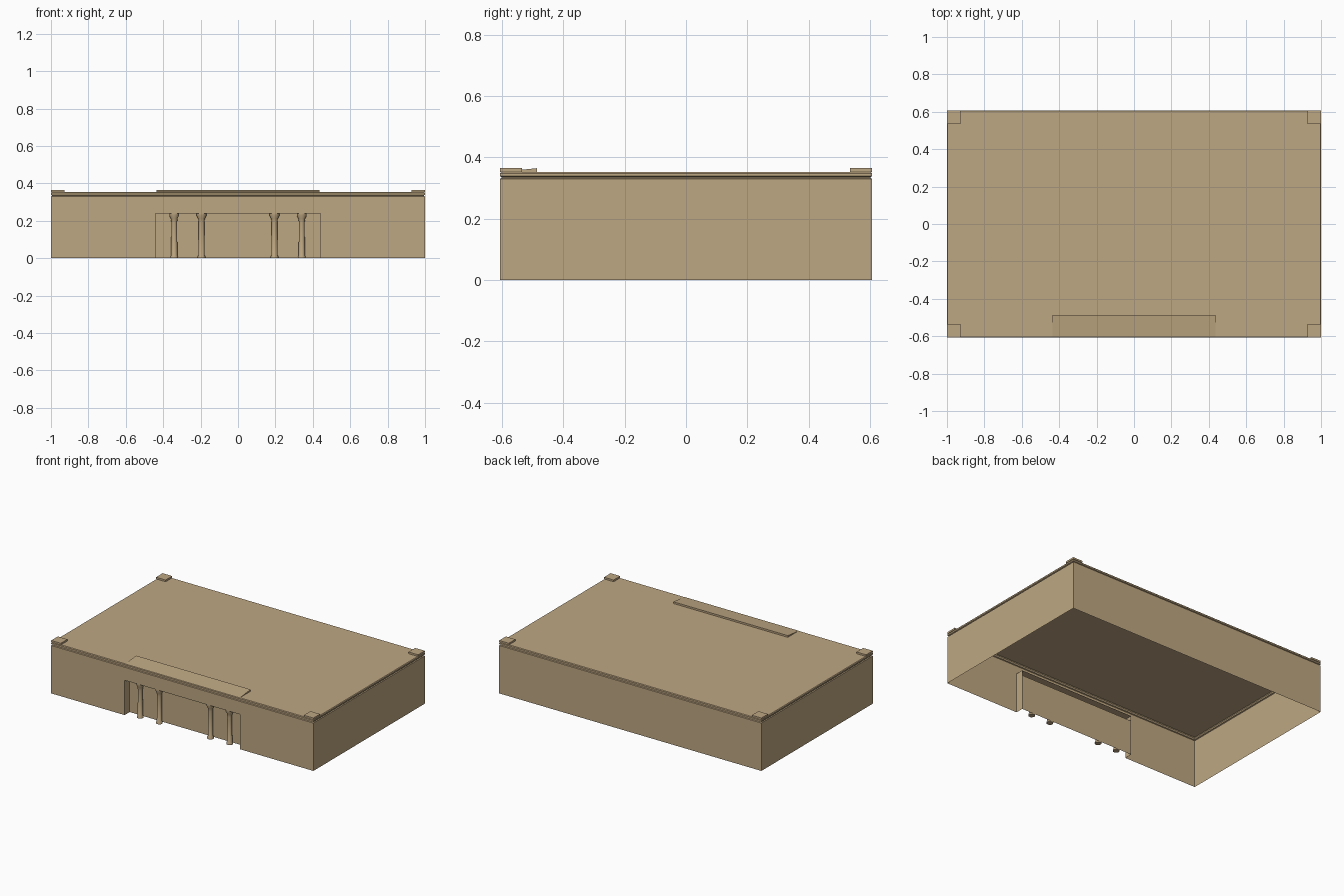
import bpy, bmesh, math

if "Cube" in bpy.data.objects:
    bpy.data.objects.remove(bpy.data.objects["Cube"])

HX, HY = 1.0, 0.607          # half footprint
WALL_TOP, ROOF = 0.33, 0.353
OX, OZ = 0.44, 0.24          # porch opening half width and height
PY, PZ = -0.552, 0.275       # porch back plane and ceiling height

tan = bpy.data.materials.new("sandstone")
tan.diffuse_color = (0.515, 0.386, 0.223, 1)
tan.use_nodes = True
tan.node_tree.nodes["Principled BSDF"].inputs["Base Color"].default_value = tan.diffuse_color


def make(name, polys, weld=True):
    """Object from a short list of polygons."""
    bm = bmesh.new()
    for poly in polys:
        bm.faces.new([bm.verts.new(p) for p in poly])
    if weld:
        bmesh.ops.remove_doubles(bm, verts=bm.verts, dist=1e-5)
    bmesh.ops.recalc_face_normals(bm, faces=bm.faces)
    me = bpy.data.meshes.new(name)
    bm.to_mesh(me)
    bm.free()
    me.materials.append(tan)
    ob = bpy.data.objects.new(name, me)
    bpy.context.collection.objects.link(ob)
    return ob


def box(name, x0, x1, y0, y1, z0, z1):
    lo = [(x0, y0, z0), (x1, y0, z0), (x1, y1, z0), (x0, y1, z0)]
    hi = [(x, y, z1) for x, y, z in lo]
    sides = [[lo[i], lo[(i + 1) % 4], hi[(i + 1) % 4], hi[i]] for i in range(4)]
    return make(name, sides + [lo, hi])


def ring(inset, z):
    x, y = HX - inset, HY - inset
    return [(-x, -y, z), (x, -y, z), (x, y, z), (-x, y, z)]


# Outer walls: open underneath, front wall cut around the porch
a, b = ring(0, 0), ring(0, WALL_TOP)
front = [a[0], (-OX, -HY, 0), (-OX, -HY, OZ), (OX, -HY, OZ), (OX, -HY, 0),
         a[1], b[1], b[0]]
make("outer_walls", [front] + [[a[i], a[(i + 1) % 4], b[(i + 1) % 4], b[i]]
                               for i in (1, 2, 3)])

# Cornice with a shallow groove, closed by the flat roof
steps = [(0, WALL_TOP), (0.006, 0.333), (0.006, 0.336), (0.0, 0.339),
         (0.0, 0.348), (0.004, ROOF)]
rings = [ring(*s) for s in steps]
polys = [[r[i], r[(i + 1) % 4], s[(i + 1) % 4], s[i]]
         for r, s in zip(rings, rings[1:]) for i in range(4)]
make("cornice_and_roof", polys + [rings[-1]])

# Recessed porch: side walls, ceiling, back wall stopping below the ceiling
porch = [[(s * OX, -HY, 0), (s * OX, PY, 0), (s * OX, PY, PZ), (s * OX, -HY, PZ)]
         for s in (-1, 1)]
porch.append([(-OX, -HY, PZ), (OX, -HY, PZ), (OX, PY, PZ), (-OX, PY, PZ)])
porch.append([(-OX, PY, 0), (OX, PY, 0), (OX, PY, OZ), (-OX, PY, OZ)])
make("porch_recess", porch)

# Porch columns with small bases and flared capitals
profile = [(0.021, 0), (0.021, 0.008), (0.017, 0.016), (0.015, 0.19),
           (0.018, 0.212), (0.026, 0.228), (0.026, OZ)]
N = 16
for k, cx in enumerate((-0.341, -0.195, 0.195, 0.341)):
    loops = [[(cx + r * math.cos(2 * math.pi * i / N),
               -0.578 + r * math.sin(2 * math.pi * i / N), z) for i in range(N)]
             for r, z in profile]
    polys = [[p[i], p[(i + 1) % N], q[(i + 1) % N], q[i]]
             for p, q in zip(loops, loops[1:]) for i in range(N)]
    col = make(f"porch_column_{k + 1}", polys + [loops[0], loops[-1]])
    bpy.ops.object.select_all(action='DESELECT')
    col.select_set(True)
    bpy.context.view_layer.objects.active = col
    bpy.ops.object.shade_smooth_by_angle(angle=math.radians(35))

# Corner blocks on the roof
for sx in (-1, 1):
    for sy in (-1, 1):
        xs = sorted((sx * 0.927, sx * HX))
        ys = sorted((sy * 0.535, sy * HY))
        box("corner_block", *xs, *ys, ROOF, 0.365)

# Sloping wedge over the porch
W, YB = 0.437, -0.486
L, R = [[(x, -HY + 0.002, ROOF), (x, YB, ROOF), (x, YB, 0.365)] for x in (-W, W)]
make("porch_roof_wedge", [L, R] + [[L[i], L[(i + 1) % 3], R[(i + 1) % 3], R[i]]
                                   for i in range(3)])
